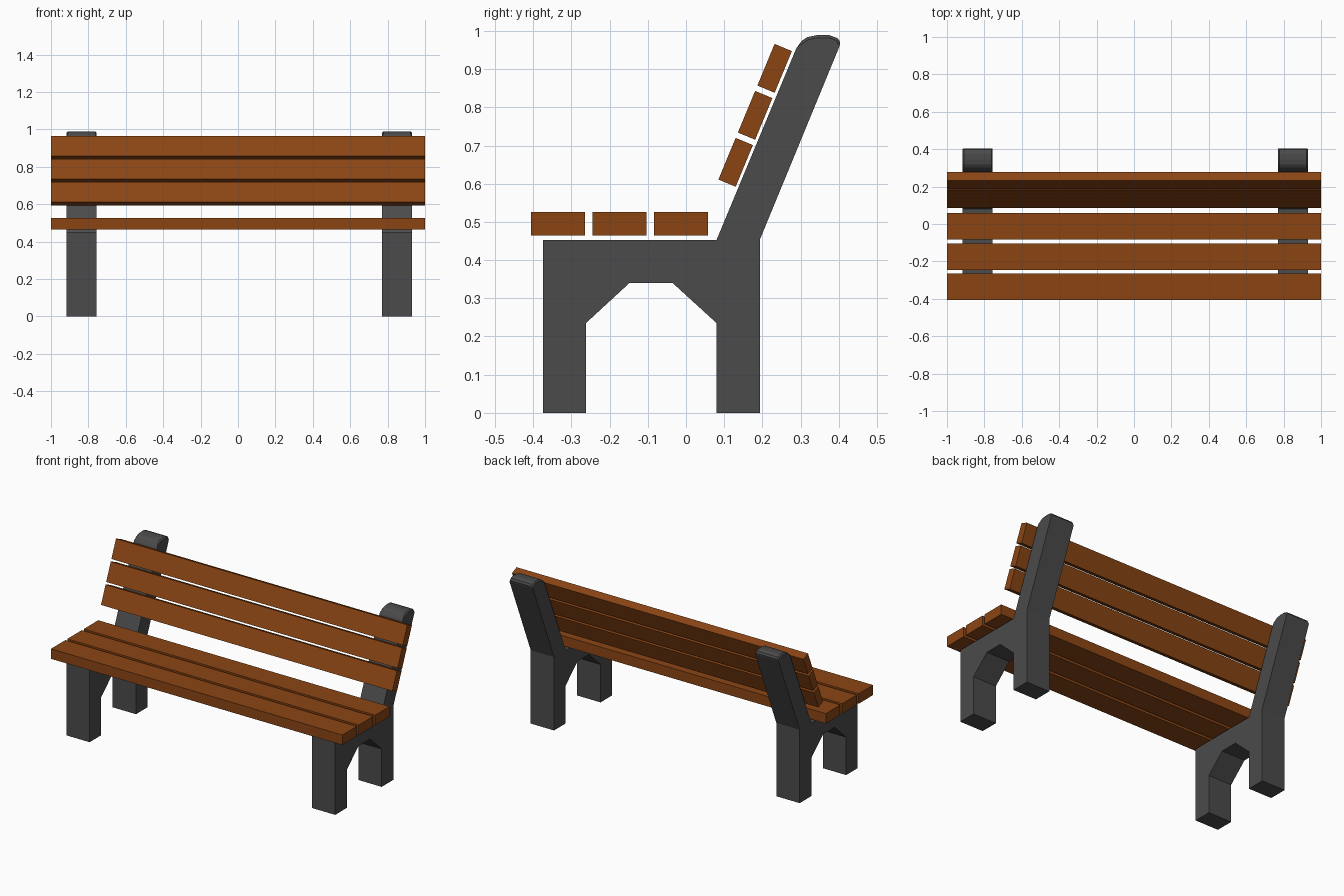
import bpy, bmesh
from math import radians

if "Cube" in bpy.data.objects:
    bpy.data.objects.remove(bpy.data.objects["Cube"])


def material(name, rgb):
    m = bpy.data.materials.new(name)
    m.diffuse_color = (*rgb, 1)
    m.use_nodes = True
    m.node_tree.nodes["Principled BSDF"].inputs["Base Color"].default_value = m.diffuse_color
    return m


wood = material("brown_wood", (0.258, 0.06, 0.007))
iron = material("dark_grey", (0.07, 0.07, 0.07))


def finish(bm, name, mat):
    bmesh.ops.recalc_face_normals(bm, faces=bm.faces)
    me = bpy.data.meshes.new(name)
    bm.to_mesh(me)
    bm.free()
    me.materials.append(mat)
    ob = bpy.data.objects.new(name, me)
    bpy.context.collection.objects.link(ob)
    return ob


def slat(name, y, z, depth, height, tilt=0):
    bm = bmesh.new()
    bmesh.ops.create_cube(bm, size=1)
    bmesh.ops.scale(bm, vec=(2, depth, height), verts=bm.verts)
    ob = finish(bm, name, wood)
    ob.location = (0, y, z)
    ob.rotation_euler.x = radians(tilt)


# Side frame outline (y, z): legs with arch, leaning back post, rounded top
PROFILE = [(-0.375, 0), (-0.262, 0), (-0.262, 0.235), (-0.148, 0.34),
           (-0.035, 0.34), (0.08, 0.235), (0.08, 0), (0.194, 0),
           (0.194, 0.455), (0.402, 0.96), (0.404, 0.97), (0.397, 0.981),
           (0.375, 0.989), (0.344, 0.989), (0.318, 0.984), (0.303, 0.974),
           (0.289, 0.955), (0.08, 0.453), (-0.375, 0.453)]


def side_frame(name, x0, x1):
    bm = bmesh.new()
    face = bm.faces.new([bm.verts.new((x0, y, z)) for y, z in PROFILE])
    ext = bmesh.ops.extrude_face_region(bm, geom=[face])
    moved = [g for g in ext["geom"] if isinstance(g, bmesh.types.BMVert)]
    bmesh.ops.translate(bm, vec=(x1 - x0, 0, 0), verts=moved)
    # small chamfer along the sides of the rounded top
    top = [e for e in bm.edges
           if abs(e.verts[0].co.x - e.verts[1].co.x) < 1e-5
           and min(v.co.z for v in e.verts) > 0.965]
    bmesh.ops.bevel(bm, geom=top, offset=0.007, segments=1, affect='EDGES')
    finish(bm, name, iron)


side_frame("left_side_frame", -0.916, -0.756)
side_frame("right_side_frame", 0.77, 0.93)

# Three flat seat slats and three tilted backrest slats
for i in range(3):
    slat(f"seat_slat_{i + 1}", -0.335 + 0.161 * i, 0.495, 0.142, 0.062)
    slat(f"back_slat_{i + 1}", 0.13 + 0.051 * i, 0.656 + 0.123 * i,
         0.049, 0.118, -22.5)
